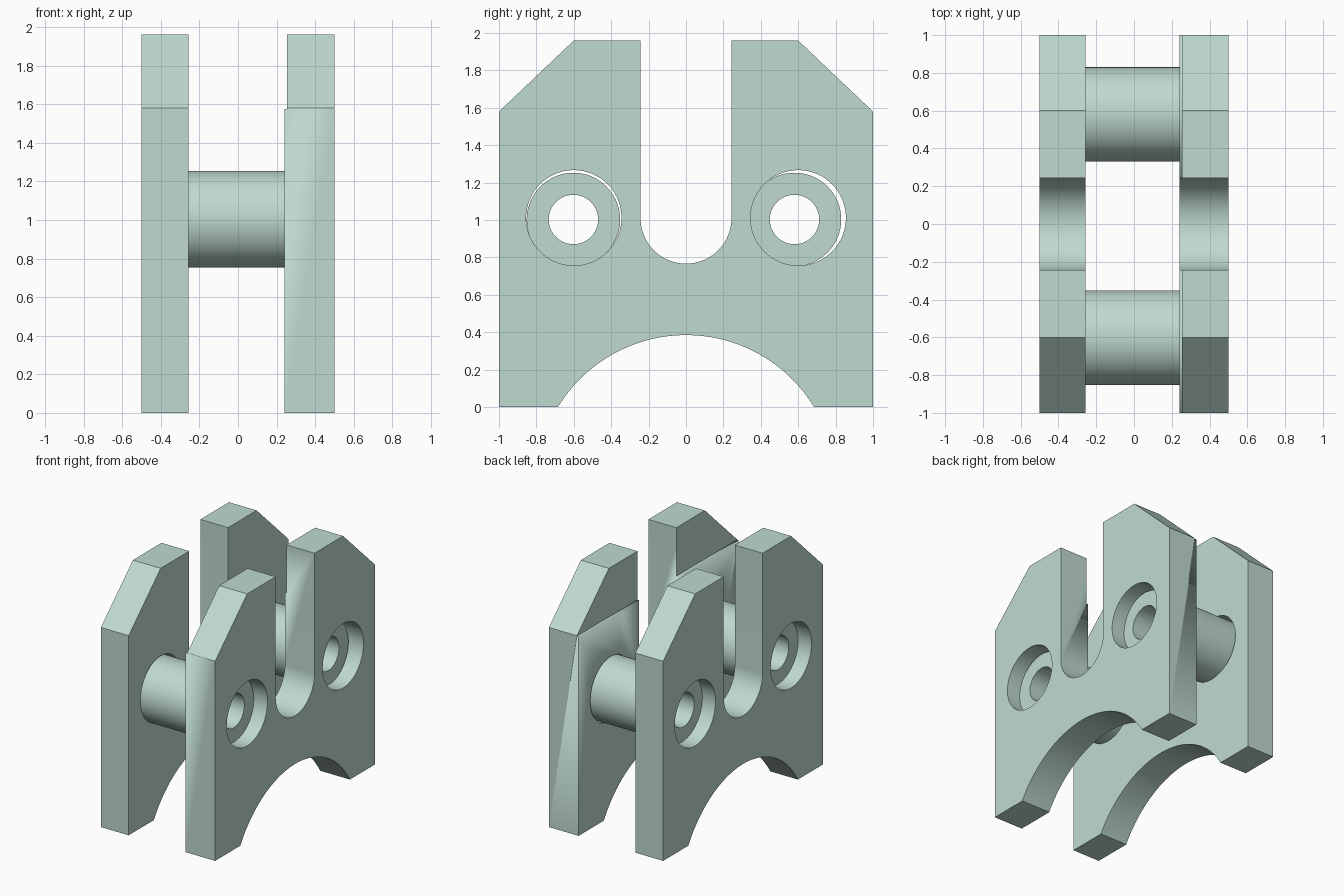
import bpy
import bmesh
from math import cos, sin, pi, asin, radians
from mathutils import Matrix

cube = bpy.data.objects.get("Cube")
if cube:
    bpy.data.objects.remove(cube)

# Single pale green material
colour = (0.52, 0.70, 0.63, 1)
mat = bpy.data.materials.new("pale_green")
mat.use_nodes = True
mat.diffuse_color = colour
mat.node_tree.nodes["Principled BSDF"].inputs["Base Color"].default_value = colour

# Profile axes (y, z, x) mapped to world axes
SIDEWAYS = Matrix(((0, 0, 1, 0), (1, 0, 0, 0), (0, 1, 0, 0), (0, 0, 0, 1)))


def arc(cy, cz, r, start, end, n=48):
    steps = [start + (end - start) * i / n for i in range(n + 1)]
    return [(cy + r * cos(a), cz + r * sin(a)) for a in steps]


def circle(cy, cz, r):
    return arc(cy, cz, r, 0, 2 * pi, 72)[:-1]


def slab(name, outlines, x0, x1):
    """Extrude an outline with holes sideways from x0 to x1."""
    curve = bpy.data.curves.new(name, 'CURVE')
    curve.dimensions = '2D'
    curve.fill_mode = 'BOTH'
    curve.extrude = (x1 - x0) / 2
    for outline in outlines:
        spline = curve.splines.new('POLY')
        spline.points.add(len(outline) - 1)
        for point, (y, z) in zip(spline.points, outline):
            point.co = (y, z, 0, 1)
        spline.use_cyclic_u = True
    temp = bpy.data.objects.new(name + "_outline", curve)
    bpy.context.collection.objects.link(temp)
    bpy.context.view_layer.update()
    mesh = bpy.data.meshes.new_from_object(
        temp.evaluated_get(bpy.context.evaluated_depsgraph_get()))
    bpy.data.objects.remove(temp)
    bm = bmesh.new()
    bm.from_mesh(mesh)
    bmesh.ops.remove_doubles(bm, verts=bm.verts, dist=0.0001)
    bmesh.ops.transform(bm, verts=bm.verts,
                        matrix=Matrix.Translation(((x0 + x1) / 2, 0, 0)) @ SIDEWAYS)
    bmesh.ops.recalc_face_normals(bm, faces=bm.faces)
    bm.to_mesh(mesh)
    bm.free()
    mesh.name = name
    mesh.materials.clear()
    mesh.materials.append(mat)
    obj = bpy.data.objects.new(name, mesh)
    bpy.context.collection.objects.link(obj)
    return obj


def smooth(obj):
    bpy.ops.object.select_all(action='DESELECT')
    obj.select_set(True)
    bpy.context.view_layer.objects.active = obj
    bpy.ops.object.shade_smooth_by_angle(angle=radians(30))


# Plate outline: chamfered shoulders, rounded slot, arched foot
foot, arch_top = 0.685, 0.385
arch_r = (foot ** 2 + arch_top ** 2) / (2 * arch_top)
half = asin(foot / arch_r)
outline = [(1, 0), (1, 1.58), (0.6, 1.96), (0.243, 1.96)]
outline += arc(0, 1.01, 0.243, 0, -pi)
outline += [(-0.243, 1.96), (-0.6, 1.96), (-1, 1.58), (-1, 0)]
outline += arc(0, arch_top - arch_r, arch_r, pi / 2 + half, pi / 2 - half)
profile = [outline, circle(-0.6, 1.012, 0.255), circle(0.6, 1.012, 0.255)]

right_plate = slab("right_plate", profile, -0.5, -0.257)
left_plate = slab("left_plate", profile, 0.24, 0.5)

# Shallow step on the inner face of the left plate
box = [(-1.2, 1.575), (1.2, 1.575), (1.2, 2.2), (-1.2, 2.2)]
cutter = slab("step_cutter", [box], 0.1, 0.255)
cutter.hide_render = True
cut = left_plate.modifiers.new("step", 'BOOLEAN')
cut.operation = 'DIFFERENCE'
cut.object = cutter
cut.solver = 'EXACT'
smooth(left_plate)
bpy.ops.object.modifier_apply(modifier=cut.name)
bpy.data.objects.remove(cutter)
smooth(right_plate)

# Hollow spacers seated partway into the plate holes
for name, y in (("front_spacer", -0.602), ("back_spacer", 0.58)):
    smooth(slab(name, [circle(y, 1.003, 0.25), circle(y, 1.003, 0.132)], -0.385, 0.385))
